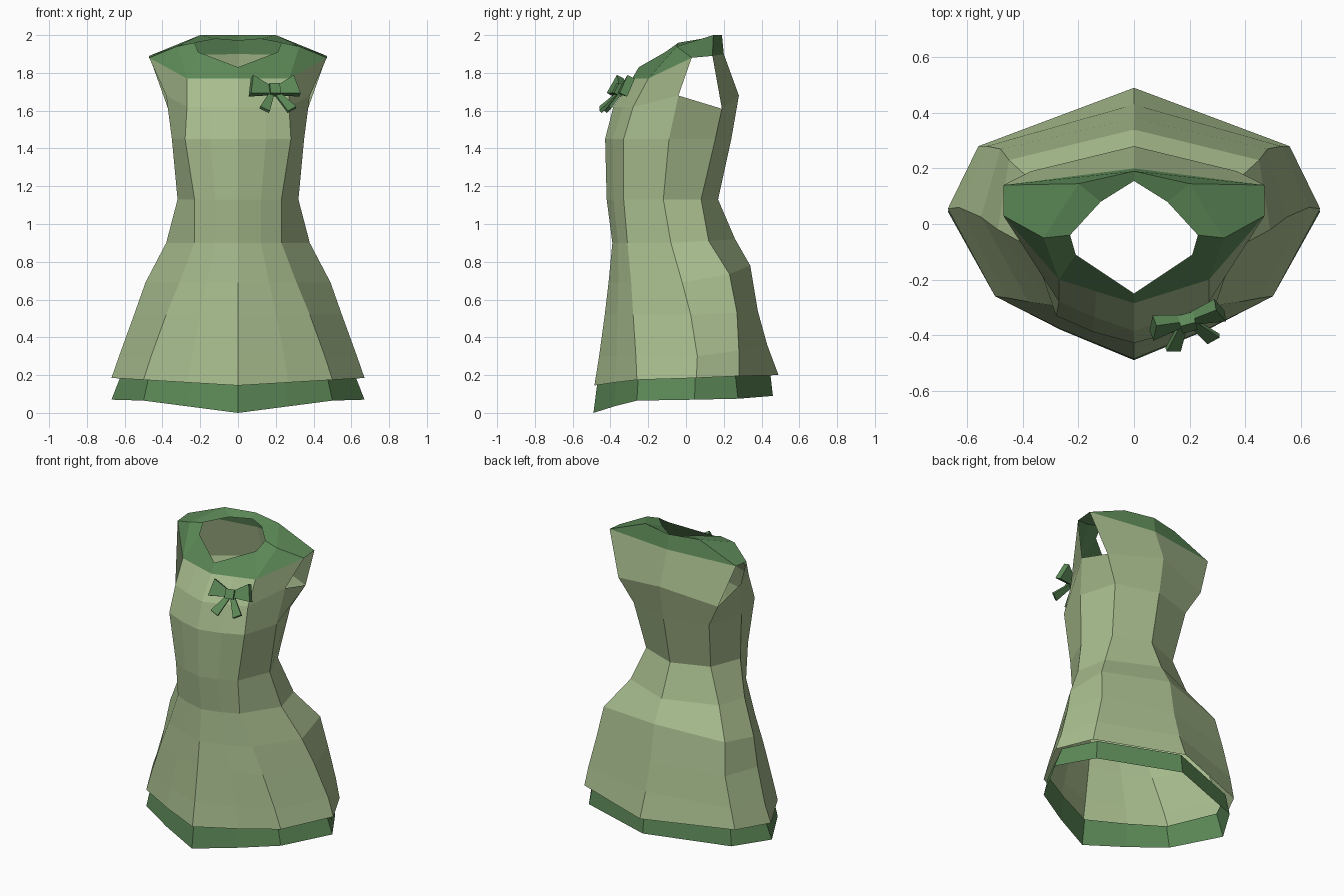
import bpy
from mathutils import Vector


def material(name, rgb):
    m = bpy.data.materials.new(name)
    m.diffuse_color = (*rgb, 1)
    return m


SAGE = material("sage cloth", (0.39, 0.51, 0.27))
GREEN = material("green trim", (0.108, 0.25, 0.096))


def build(name, verts, faces, mat, mirror=True):
    me = bpy.data.meshes.new(name)
    me.from_pydata(verts, [], faces)
    me.materials.append(mat)
    ob = bpy.data.objects.new(name, me)
    bpy.context.collection.objects.link(ob)
    if mirror:
        mod = ob.modifiers.new("mirror", 'MIRROR')
        mod.merge_threshold = 0.002
    return ob


def loft(rows, skip=()):
    """Quads between half rings; skip holds (row, column) openings."""
    n = len(rows[0])
    verts = [p for r in rows for p in r]
    faces = [(r * n + i, r * n + i + 1, (r + 1) * n + i + 1, (r + 1) * n + i)
             for r in range(len(rows) - 1) for i in range(n - 1) if (r, i) not in skip]
    return verts, faces


def half_ring(f, b, c, d, e, bulge=0.0):
    """Front centre, front quarter, front corner, side, back corner, back centre."""
    k = 0.5 if bulge == 0 else 0.53
    a = Vector(f).lerp(Vector(b), k) + Vector((0, -bulge, 0))
    return [f, tuple(a), b, c, d, e]


# Dress body: z, front y, corner xy, side xy, back corner xy, back y, back z
profile = [
    (0.30, -0.460, 0.46, -0.265, 0.63, 0.060, 0.53, 0.28, 0.43, 0.36),
    (0.52, -0.430, 0.38, -0.28, 0.55, 0.025, 0.48, 0.27, 0.38, 0.54),
    (0.69, -0.410, 0.31, -0.29, 0.49, -0.02, 0.45, 0.23, 0.34, 0.78),
    (0.90, -0.390, 0.23, -0.31, 0.38, -0.08, 0.33, 0.12, 0.26, 0.92),
    (1.13, -0.420, 0.23, -0.33, 0.32, -0.12, 0.24, 0.08, 0.17, 1.13),
    (1.45, -0.428, 0.28, -0.33, 0.35, -0.09, 0.28, 0.155, 0.24, 1.45),
]
rows = [half_ring((0, -0.485, 0.145), (0.5, -0.26, 0.175), (0.67, 0.055, 0.185),
                  (0.56, 0.28, 0.195), (0, 0.49, 0.20), 0.012)]
for z, fy, bx, by, cx, cy, dx, dy, ey, ez in profile:
    rows.append(half_ring((0, fy, z), (bx, by, z), (cx, cy, z),
                          (dx, dy, (z + ez) / 2), (0, ey, ez), 0.012))
rows.append(half_ring((0, -0.385, 1.62), (0.27, -0.28, 1.62), (0.38, -0.04, 1.68),
                      (0.37, 0.19, 1.61), (0, 0.28, 1.68), 0.005))
rows.append(half_ring((0, -0.285, 1.77), (0.27, -0.2, 1.77), (0.47, 0.03, 1.88),
                      (0.47, 0.14, 1.89), (0, 0.2, 1.90)))
build("dress_body", *loft(rows, skip={(7, 3)}), SAGE)

# Hem trim peeking out under the skirt
trim = [half_ring((0, -0.49, 0.0), (0.5, -0.26, 0.065), (0.67, 0.045, 0.07),
                  (0.53, 0.275, 0.075), (0, 0.46, 0.09), 0.012),
        half_ring((0, -0.468, 0.17), (0.47, -0.252, 0.20), (0.615, 0.05, 0.21),
                  (0.51, 0.26, 0.21), (0, 0.445, 0.22), 0.01)]
build("hem_trim", *loft(trim), GREEN)

# Collar yoke
collar = [(0, -0.285, 1.77), (0.27, -0.2, 1.77), (0.325, -0.05, 1.94),
          (0.47, 0.03, 1.88), (0.47, 0.14, 1.89), (0.2, 0.145, 2.0),
          (0, 0.19, 2.0), (0, 0.2, 1.90), (0, -0.25, 1.83),
          (0.21, -0.11, 1.91), (0.23, -0.04, 1.96), (0.12, 0.08, 1.98),
          (0, 0.155, 1.97)]
build("collar", collar, [(0, 1, 9, 8), (1, 2, 10, 9), (1, 3, 2), (2, 3, 4, 5),
                         (2, 5, 11, 10), (5, 6, 12, 11), (4, 7, 6, 5)], GREEN)

# Bow, laid out in a frame that follows the chest
U = Vector((0.95, 0.25, 0.0)).normalized()
V = Vector((-0.08, 0.45, 0.88)).normalized()
W = U.cross(V).normalized()          # outwards from the chest
V = W.cross(U)
O = Vector((0.19, -0.345, 1.705))


def taper(name, start, end, w0, w1, t0, t1):
    """Four sided bar between two points in the bow plane (u, v, w)."""
    s, e = [U * p[0] + V * p[1] + W * p[2] + O for p in (start, end)]
    along = (e - s).normalized()
    side = W.cross(along).normalized()
    out = along.cross(side)
    verts = [c + side * a * w + out * b * t for c, w, t in ((s, w0, t0), (e, w1, t1))
             for a, b in ((-1, -1), (1, -1), (1, 1), (-1, 1))]
    faces = [(0, 3, 2, 1), (4, 5, 6, 7)] + [
        (i, (i + 1) % 4, 4 + (i + 1) % 4, 4 + i) for i in range(4)]
    build(name, verts, faces, GREEN, mirror=False)


for name, s in (("left", -1), ("right", 1)):
    taper("bow_loop_" + name, (s * 0.015, 0, 0.0), (s * 0.125, 0.025, 0.01),
          0.02, 0.055, 0.015, 0.022)
    taper("bow_tail_" + name, (s * 0.01, -0.01, 0.0), (s * 0.075, -0.13, 0.035),
          0.013, 0.028, 0.007, 0.009)
taper("bow_knot", (0, -0.03, 0.012), (0, 0.03, 0.012), 0.028, 0.028, 0.022, 0.022)
